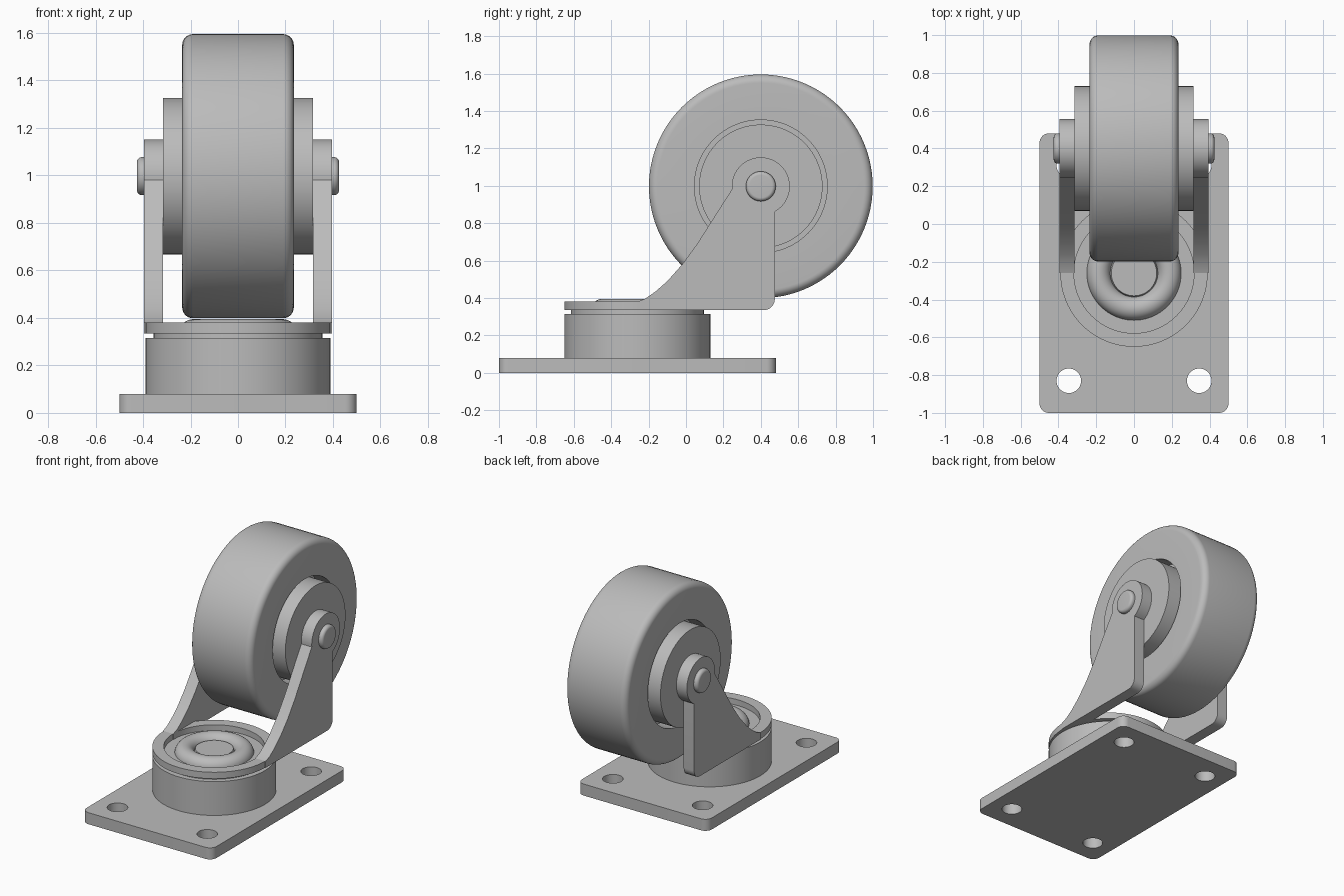
import bpy, bmesh, math
from mathutils import Matrix, Vector

cube = bpy.data.objects.get("Cube")
if cube:
    bpy.data.objects.remove(cube, do_unlink=True)

GREY = (0.5, 0.5, 0.5, 1)
steel = bpy.data.materials.new("steel_grey")
steel.use_nodes = True
steel.diffuse_color = GREY
steel.node_tree.nodes["Principled BSDF"].inputs["Base Color"].default_value = GREY

TO_SIDE = Matrix(((0, 0, 1, 0), (1, 0, 0, 0), (0, 1, 0, 0), (0, 0, 0, 1)))
SWIVEL = Vector((0, -0.26, 0))
HUB = Vector((0, 0.4, 0.997))


def arc(cx, cy, r, a0, a1, n=8):
    """Points on an arc, angles in degrees."""
    steps = [math.radians(a0 + (a1 - a0) * i / n) for i in range(n + 1)]
    return [(cx + r * math.cos(a), cy + r * math.sin(a)) for a in steps]


def finish(name, bm):
    bmesh.ops.remove_doubles(bm, verts=bm.verts, dist=0.0002)
    bmesh.ops.recalc_face_normals(bm, faces=bm.faces)
    mesh = bpy.data.meshes.new(name)
    bm.to_mesh(mesh)
    bm.free()
    mesh.materials.clear()
    mesh.materials.append(steel)
    obj = bpy.data.objects.new(name, mesh)
    bpy.context.collection.objects.link(obj)
    bpy.ops.object.select_all(action='DESELECT')
    obj.select_set(True)
    bpy.context.view_layer.objects.active = obj
    bpy.ops.object.shade_smooth_by_angle(angle=math.radians(32))
    return obj


def revolve(name, profile, centre, along_x=False):
    """Spin a (radius, height) profile about z, or about x."""
    bm = bmesh.new()
    verts = [bm.verts.new((r, 0, h)) for r, h in profile]
    edges = [bm.edges.new(pair) for pair in zip(verts, verts[1:])]
    bmesh.ops.spin(bm, geom=verts + edges, cent=(0, 0, 0), axis=(0, 0, 1),
                   angle=math.tau, steps=96, use_merge=False)
    if along_x:
        bm.transform(Matrix.Rotation(math.pi / 2, 4, 'Y'))
    bm.transform(Matrix.Translation(centre))
    return finish(name, bm)


def slab(name, loops, thickness, matrix):
    """Extrude a flat outline, with optional hole loops."""
    curve = bpy.data.curves.new(name + "_outline", 'CURVE')
    curve.dimensions = '2D'
    curve.fill_mode = 'BOTH'
    curve.extrude = thickness / 2
    for loop in loops:
        spline = curve.splines.new('POLY')
        spline.points.add(len(loop) - 1)
        for point, (u, v) in zip(spline.points, loop):
            point.co = (u, v, 0, 1)
        spline.use_cyclic_u = True
    temp = bpy.data.objects.new(name + "_outline", curve)
    bpy.context.collection.objects.link(temp)
    deps = bpy.context.evaluated_depsgraph_get()
    mesh = bpy.data.meshes.new_from_object(temp.evaluated_get(deps))
    bm = bmesh.new()
    bm.from_mesh(mesh)
    bpy.data.objects.remove(temp, do_unlink=True)
    bpy.data.curves.remove(curve)
    bpy.data.meshes.remove(mesh)
    bm.transform(matrix)
    return finish(name, bm)


# Mounting plate with rounded corners and four bolt holes
outline = (arc(0.45, 0.43, 0.05, 0, 90) + arc(-0.45, 0.43, 0.05, 90, 180)
           + arc(-0.45, -0.95, 0.05, 180, 270) + arc(0.45, -0.95, 0.05, 270, 360))
holes = [arc(x, y, 0.065, 0, 350, 35) for x in (-0.345, 0.345) for y in (-0.83, 0.31)]
slab("mounting_plate", [outline] + holes, 0.08, Matrix.Translation((0, 0, 0.04)))

# Swivel bearing: base drum, narrow neck, raised rim around a recess
revolve("swivel_drum", [(0, 0.08), (0.39, 0.08), (0.39, 0.315), (0, 0.315)], SWIVEL)
revolve("swivel_neck", [(0, 0.31), (0.355, 0.31), (0.355, 0.34), (0, 0.34)], SWIVEL)
revolve("swivel_rim", [(0, 0.335), (0.39, 0.335), (0.39, 0.38), (0.318, 0.38),
                       (0.318, 0.34), (0, 0.34)], SWIVEL)
# Rounded ring and centre button of the king pin
revolve("king_pin", [(0.25, 0.338)] + arc(0.187, 0.332, 0.063, 10, 165, 16)
        + [(0.12, 0.365), (0, 0.365)], SWIVEL)

# Fork arms: round boss, straight rear edge, sweeping front edge
sweep = [(-0.26, 0.38), (-0.215, 0.398), (-0.16, 0.437), (-0.1, 0.49), (-0.02, 0.58),
         (0.06, 0.69), (0.13, 0.8), (0.2, 0.91)]
arm = (sweep + arc(HUB.y, HUB.z, 0.155, 186, -61, 40)
       + arc(0.415, 0.395, 0.06, 0, -90) + [(-0.26, 0.335)])
for side, x in (("left", 0.355), ("right", -0.355)):
    slab(side + "_fork_arm", [arm], 0.08, Matrix.Translation((x, 0, 0)) @ TO_SIDE)

# Wheel with rounded shoulders and a groove around the hub
revolve("wheel", [(0.3, -0.12), (0.355, -0.12), (0.355, -0.235)]
        + arc(0.553, -0.19, 0.045, -90, 0) + arc(0.553, 0.19, 0.045, 0, 90)
        + [(0.355, 0.235), (0.355, 0.12), (0.3, 0.12), (0.3, -0.12)], HUB, True)
revolve("hub", [(0, -0.315), (0.33, -0.315), (0.33, 0.315), (0, 0.315)], HUB, True)

# Axle with rounded ends
revolve("axle", [(0, -0.425)] + arc(0.06, -0.405, 0.02, -90, 0)
        + arc(0.06, 0.405, 0.02, 0, 90) + [(0, 0.425)], HUB, True)
